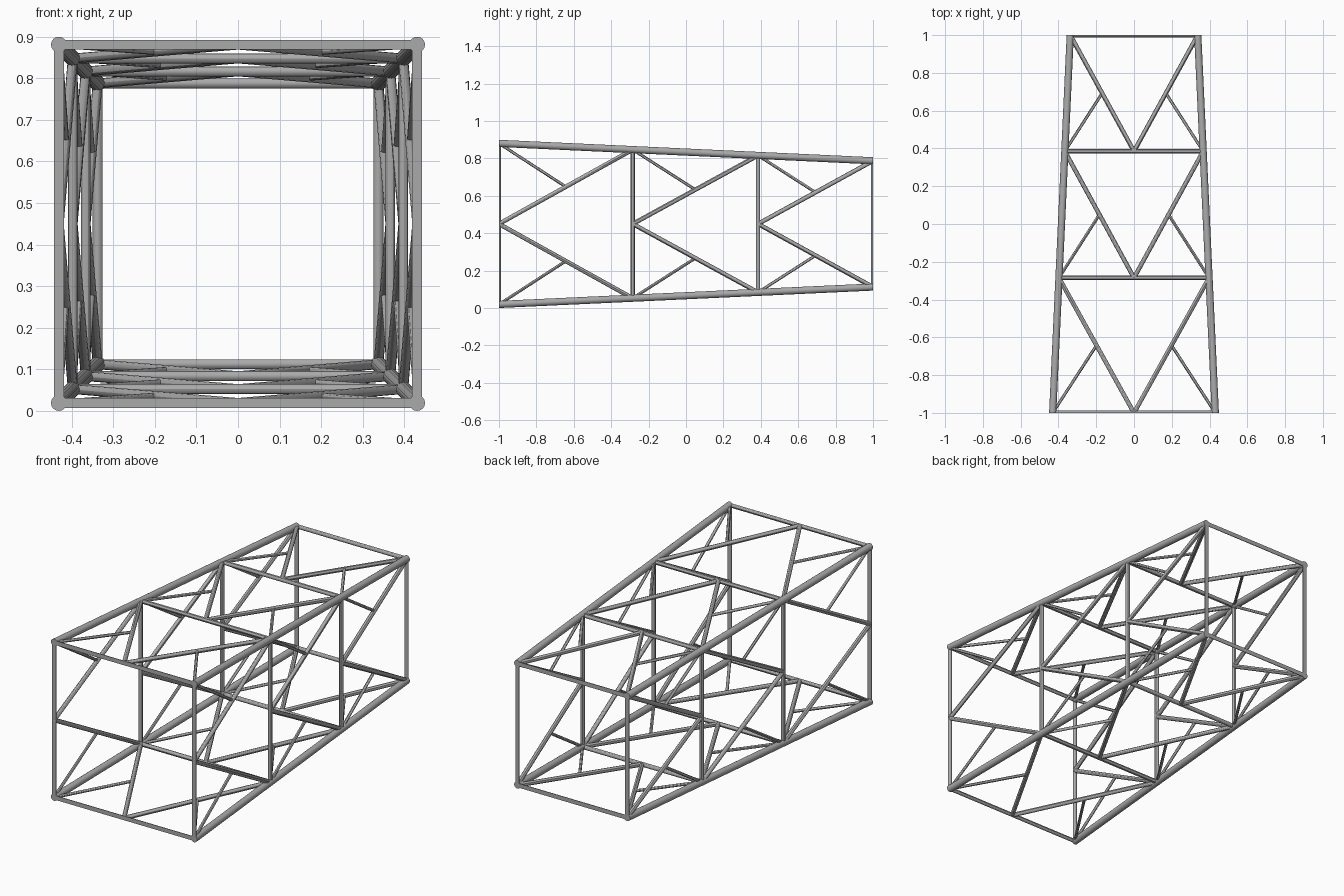
import bpy, bmesh
from mathutils import Vector, Matrix

cube = bpy.data.objects.get("Cube")
if cube:
    bpy.data.objects.remove(cube, do_unlink=True)

steel = bpy.data.materials.new("grey_steel")
steel.use_nodes = True
GREY = (0.4, 0.4, 0.4, 1)
steel.diffuse_color = GREY
steel.node_tree.nodes["Principled BSDF"].inputs["Base Color"].default_value = GREY

MID_Z = 0.45
STATIONS = [-1.0, -0.285, 0.385, 1.0]
CHORD_R, RAIL_R, DIAGONAL_R, STRUT_R = 0.019, 0.0118, 0.0118, 0.008


def half_width(y):
    return 0.384 - 0.0465 * y


def tube(name, a, b, radius, sides=12):
    """Round bar from a to b, trimmed flush with the two end planes."""
    axis = b - a
    turn = axis.to_track_quat('Z', 'Y').to_matrix().to_4x4()
    bm = bmesh.new()
    bmesh.ops.create_cone(bm, cap_ends=True, segments=sides, radius1=radius, radius2=radius,
                          depth=axis.length, matrix=Matrix.Translation((a + b) / 2) @ turn)
    for end in (-1, 1):
        bmesh.ops.bisect_plane(bm, geom=bm.verts[:] + bm.edges[:] + bm.faces[:], dist=1e-5,
                               plane_co=(0, end, 0), plane_no=(0, end, 0), clear_outer=True)
        rim = [e for e in bm.edges if e.is_boundary]
        if rim:
            bmesh.ops.holes_fill(bm, edges=rim, sides=0)
    bmesh.ops.recalc_face_normals(bm, faces=bm.faces[:])
    mesh = bpy.data.meshes.new(name)
    bm.to_mesh(mesh)
    bm.free()
    mesh.materials.append(steel)
    obj = bpy.data.objects.new(name, mesh)
    bpy.context.collection.objects.link(obj)
    obj.select_set(True)
    bpy.context.view_layer.objects.active = obj


def on_side(side, u, y):
    """Point on one side panel; u runs from -1 to 1 across its width."""
    h = half_width(y)
    x, z = {"top": (u, 1), "bottom": (u, -1), "left": (1, u), "right": (-1, u)}[side]
    return Vector((x * h, y, MID_Z + z * h))


bpy.ops.object.select_all(action='DESELECT')

# Four tapering corner chords, run past the ends and trimmed flush
for side in ("top", "bottom"):
    for u, hand in ((-1, "right"), (1, "left")):
        tube(f"{side}_{hand}_chord", on_side(side, u, -1.05), on_side(side, u, 1.05), CHORD_R, 16)

for side in ("top", "bottom", "left", "right"):
    # Cross rails at every station
    for i, y in enumerate(STATIONS):
        tube(f"{side}_rail_{i + 1}", on_side(side, -1, y), on_side(side, 1, y), RAIL_R)
    # K bracing in every bay: diagonals from the rail centre, struts to their middles
    for i, (y0, y1) in enumerate(zip(STATIONS, STATIONS[1:])):
        for u in (-1, 1):
            centre, corner = on_side(side, 0, y0), on_side(side, u, y1)
            tag = f"{i + 1}_{'a' if u < 0 else 'b'}"
            tube(f"{side}_diagonal_{tag}", centre, corner, DIAGONAL_R)
            tube(f"{side}_strut_{tag}", on_side(side, u, y0), (centre + corner) / 2, STRUT_R)

bpy.ops.object.shade_smooth_by_angle()
